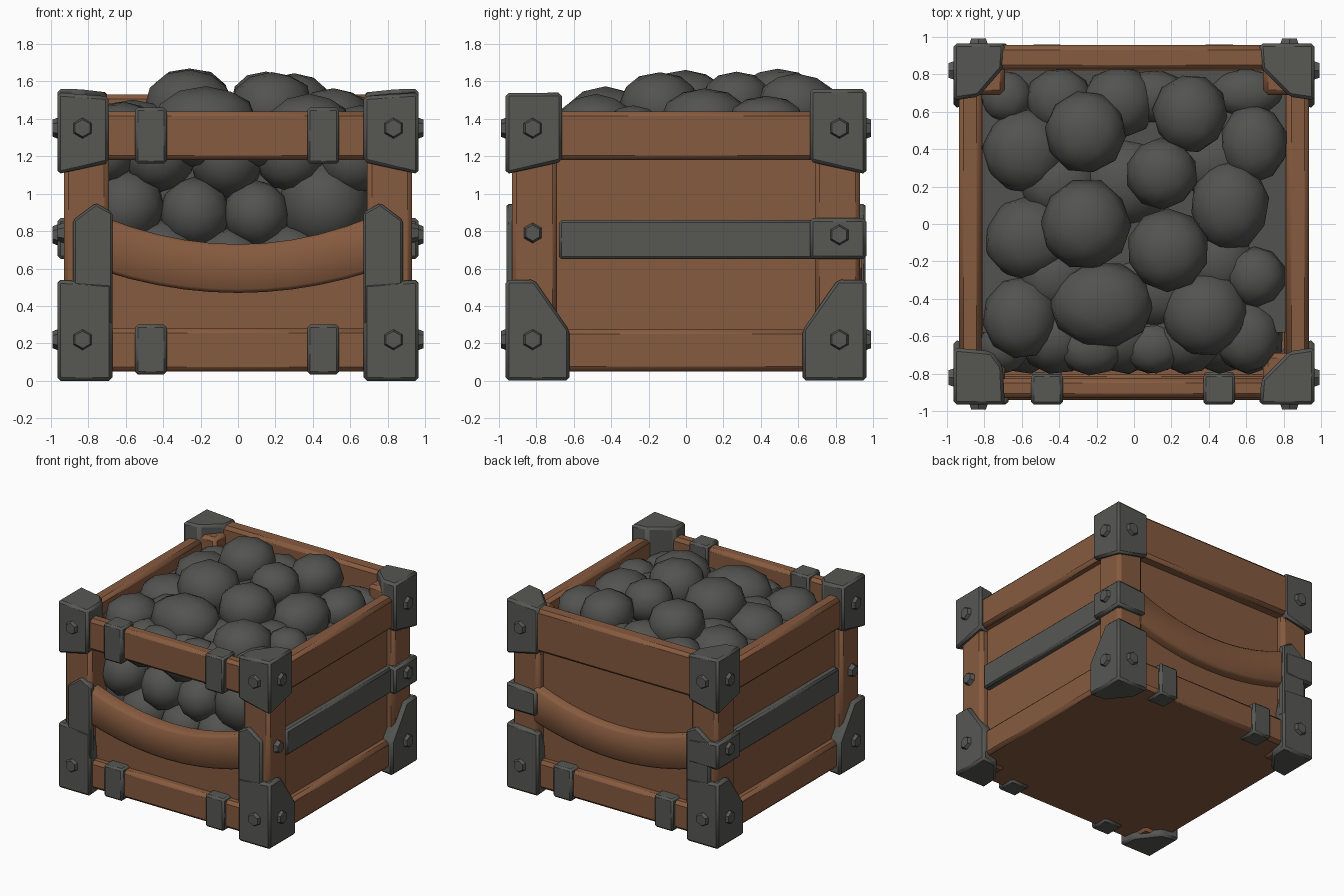
import bpy, bmesh, math, random
from mathutils import Vector, Matrix

if "Cube" in bpy.data.objects:
    bpy.data.objects.remove(bpy.data.objects["Cube"])

random.seed(4)

def material(name, rgb):
    m = bpy.data.materials.new(name)
    m.diffuse_color = (*rgb, 1)
    m.use_nodes = True
    m.node_tree.nodes["Principled BSDF"].inputs["Base Color"].default_value = m.diffuse_color
    return m

WOOD = material("brown wood", (0.240, 0.103, 0.049))
METAL = material("grey iron", (0.095, 0.097, 0.088))
COAL = material("dark coal", (0.086, 0.087, 0.082))

def finish(bm, name, mat, bevel=0.0, angle=35):
    bmesh.ops.recalc_face_normals(bm, faces=bm.faces)
    me = bpy.data.meshes.new(name)
    bm.to_mesh(me)
    bm.free()
    me.materials.append(mat)
    ob = bpy.data.objects.new(name, me)
    bpy.context.collection.objects.link(ob)
    if bevel:
        b = ob.modifiers.new("worn edges", 'BEVEL')
        b.width, b.segments, b.limit_method = bevel, 1, 'ANGLE'
    bpy.ops.object.select_all(action='DESELECT')
    ob.select_set(True)
    bpy.context.view_layer.objects.active = ob
    bpy.ops.object.shade_smooth_by_angle(angle=math.radians(angle))
    return ob

def loft(name, rings, mat, bevel=0.0, angle=50):
    """Closed solid through a list of equal-length point rings."""
    bm = bmesh.new()
    vs = [[bm.verts.new(p) for p in r] for r in rings]
    n = len(rings[0])
    for a, b in zip(vs, vs[1:]):
        for i in range(n):
            bm.faces.new((a[i], a[(i + 1) % n], b[(i + 1) % n], b[i]))
    bm.faces.new(vs[0])
    bm.faces.new(vs[-1])
    return finish(bm, name, mat, bevel, angle)

def box(name, x, y, z, mat, bevel=0.015):
    ring = lambda h: [(x[0], y[0], h), (x[1], y[0], h), (x[1], y[1], h), (x[0], y[1], h)]
    return loft(name, [ring(z[0]), ring(z[1])], mat, bevel)

def span(s, a, b):
    return tuple(sorted((s * a, s * b)))

def bolt(name, pos, direction, r=0.065):
    bm = bmesh.new()
    rot = Vector(direction).to_track_quat('Z', 'Y').to_matrix().to_4x4()
    bmesh.ops.create_cone(bm, cap_ends=True, segments=6, radius1=r, radius2=r * 0.7,
                          depth=0.05, matrix=Matrix.Translation(pos) @ rot)
    return finish(bm, name, METAL)

def corner_cap(name, sx, sy, z0, z1, in_x=0.67, in_y=0.66, taper=0.0, lift=0.0, cut=0.82):
    """Iron corner: chamfered plan, optional narrowing top and rising inner lower edge."""
    out = 0.965
    plan = [(out, out), (in_x, out), (in_x + 0.01, cut), (cut, in_y + 0.02), (out, in_y)]
    low = [(sx * x, sy * y, z0 + lift * (out - min(x, y)) / 0.3) for x, y in plan]
    mid = [(sx * x, sy * y, z0 + (z1 - z0) * 0.5) for x, y in plan]
    top = [(sx * x, sy * (y + (out - y) * taper), z1 - 0.02 * (x < 0.8)) for x, y in plan]
    loft(name, [low, mid, top], METAL, 0.018, 35)

# Floor and recessed front and back walls
box("floor", (-0.88, 0.88), (-0.88, 0.88), (0.05, 0.12), WOOD)
box("back_panel", (-0.75, 0.75), (0.80, 0.865), (0.06, 1.25), WOOD)
box("front_panel", (-0.75, 0.75), (-0.865, -0.80), (0.06, 0.66), WOOD)

# Corner posts, caps and bolts
for sx, xn in ((-1, "left"), (1, "right")):
    for sy, yn in ((-1, "front"), (1, "back")):
        tag = f"{yn}_{xn}"
        box("post_" + tag, span(sx, 0.69, 0.93), span(sy, 0.69, 0.93),
            (0.03, 1.48 if sy > 0 else 1.3), WOOD, 0.025)
        corner_cap("top_cap_" + tag, sx, sy, 1.10, 1.56 if sy > 0 else 1.54, lift=0.07,
                   in_x=0.67 if sx > 0 else 0.69, cut=0.76 if tag == "front_left" else 0.83)
        corner_cap("bottom_cap_" + tag, sx, sy, 0.0, 0.54, in_y=0.62, taper=0.55)
        for z in (1.35, 0.22):
            bolt("side_bolt_" + tag, (sx * 0.965, sy * 0.82, z), (sx, 0, 0))
            bolt("end_bolt_" + tag, (sx * 0.83, sy * 0.965, z), (0, sy, 0))
        if sy > 0:
            corner_cap("middle_cap_" + tag, sx, sy, 0.65, 0.87, in_x=0.69)
            bolt("middle_bolt_" + tag, (sx * 0.965, 0.82, 0.78), (sx, 0, 0))
        else:
            bolt("middle_bolt_" + tag, (sx * 0.94, -0.82, 0.79), (sx, 0, 0), 0.06)
        # Upright straps on the post faces
        if sy < 0 or sx < 0:
            prof = [(0.88, 0.3), (0.88, 0.86), (0.76, 0.95), (0.67, 0.9), (0.67, 0.3)]
            loft("post_strap_" + tag, [[(sx * x, sy * y, z) for x, z in prof] for y in (0.90, 0.96)],
                 METAL, 0.012)
    # Side wall, rails and the iron strip along it
    box(f"{xn}_panel", span(sx, 0.80, 0.87), (-0.75, 0.75), (0.06, 1.25), WOOD)
    box(f"{xn}_top_rail", span(sx, 0.815, 0.935), (-0.8, 0.8), (1.18, 1.44), WOOD, 0.025)
    box(f"{xn}_bottom_rail", span(sx, 0.80, 0.93), (-0.8, 0.8), (0.05, 0.275), WOOD, 0.025)
    box(f"{xn}_iron_strip", span(sx, 0.85, 0.92), (-0.68, 0.75), (0.65, 0.86), METAL)

# Front and back rails, sagging boards and iron bands
for sy, yn, zt, yo in ((-1, "front", 1.44, 0.93), (1, "back", 1.53, 0.955)):
    box(f"{yn}_top_rail", (-0.8, 0.8), span(sy, 0.825, yo), (1.18, zt), WOOD, 0.025)
    box(f"{yn}_bottom_rail", (-0.8, 0.8), span(sy, 0.80, 0.93), (0.05, 0.28), WOOD, 0.025)
    rings = []
    for i in range(11):
        x = -0.72 + 0.144 * i
        k = (x / 0.7) ** 2
        lo, hi = 0.47 + 0.11 * k, 0.73 + 0.14 * k
        rings.append([(x, sy * y, z) for y, z in ((0.83, lo), (0.92, lo), (0.94, lo + 0.02),
                                                  (0.94, hi - 0.02), (0.92, hi), (0.83, hi))])
    loft(f"{yn}_sagging_board", rings, WOOD)
    for x in (-0.465, 0.455):
        w = (x - 0.085, x + 0.085)
        box(f"{yn}_bottom_band", w, span(sy, 0.79, 0.96), (0.035, 0.3), METAL)
        if sy < 0:
            box("front_top_band", w, (-0.965, -0.80), (1.16, 1.46), METAL)

# Coal: a core with rounded, flattened lumps on top and in the front gap
box("coal_core", (-0.81, 0.81), (-0.58, 0.82), (0.12, 1.33), COAL, 0.0)

def lump(x, y, z, rx, ry, rz, flat=1.0):
    bm = bmesh.new()
    bmesh.ops.create_icosphere(bm, subdivisions=2, radius=1)
    turn = Matrix.Rotation(random.uniform(0, 6.28), 3, 'Z')
    for v in bm.verts:
        p = turn @ v.co * random.uniform(0.98, 1.03)
        pz = math.copysign(abs(p.z) ** flat, p.z)
        v.co = (x + p.x * rx, y + p.y * ry, z + pz * rz)
    finish(bm, "coal_lump", COAL, angle=180)

# x, y, radius in x, radius in y, top height
TOP = [(-0.58, 0.39, 0.23, 0.23, 1.5), (-0.26, 0.49, 0.22, 0.22, 1.67), (-0.08, 0.65, 0.2, 0.19, 1.52),
       (-0.4, 0.66, 0.18, 0.17, 1.48), (0.3, 0.59, 0.2, 0.21, 1.64), (0.64, 0.43, 0.18, 0.21, 1.52),
       (0.15, 0.27, 0.19, 0.19, 1.65), (-0.26, 0.0, 0.24, 0.24, 1.66), (0.18, -0.14, 0.22, 0.22, 1.65),
       (0.51, 0.1, 0.21, 0.24, 1.56), (0.65, -0.28, 0.16, 0.16, 1.47), (-0.56, -0.08, 0.24, 0.23, 1.5),
       (-0.61, -0.5, 0.2, 0.22, 1.49), (-0.17, -0.43, 0.28, 0.23, 1.57), (0.38, -0.48, 0.23, 0.23, 1.53),
       (-0.23, -0.66, 0.18, 0.15, 1.4), (0.1, -0.66, 0.16, 0.14, 1.38), (0.6, -0.6, 0.18, 0.19, 1.42),
       (-0.04, 0.22, 0.26, 0.24, 1.47), (0.42, 0.34, 0.24, 0.2, 1.44), (0.6, 0.7, 0.2, 0.13, 1.42),
       (0.1, -0.36, 0.3, 0.2, 1.42), (-0.4, 0.22, 0.22, 0.2, 1.46), (-0.42, -0.28, 0.2, 0.2, 1.45),
       (0.45, -0.2, 0.2, 0.2, 1.44), (0.1, 0.68, 0.2, 0.14, 1.46), (-0.68, 0.68, 0.14, 0.14, 1.42)]
for x, y, rx, ry, t in TOP:
    rz = min(rx, ry) * 0.85
    lump(x, y, t - rz, rx, ry, rz, 0.8)

GAP = [(-0.59, 0.93, 0.2), (-0.23, 0.9, 0.19), (0.1, 0.89, 0.18), (0.46, 0.94, 0.25),
       (-0.42, 1.2, 0.19), (-0.06, 1.18, 0.2), (0.28, 1.2, 0.19), (0.62, 1.18, 0.18),
       (-0.7, 1.2, 0.14), (-0.4, 0.66, 0.2), (-0.05, 0.62, 0.2), (0.28, 0.64, 0.2)]
for x, z, r in GAP:
    lump(x, -0.8 + r, z, r, r, r)
